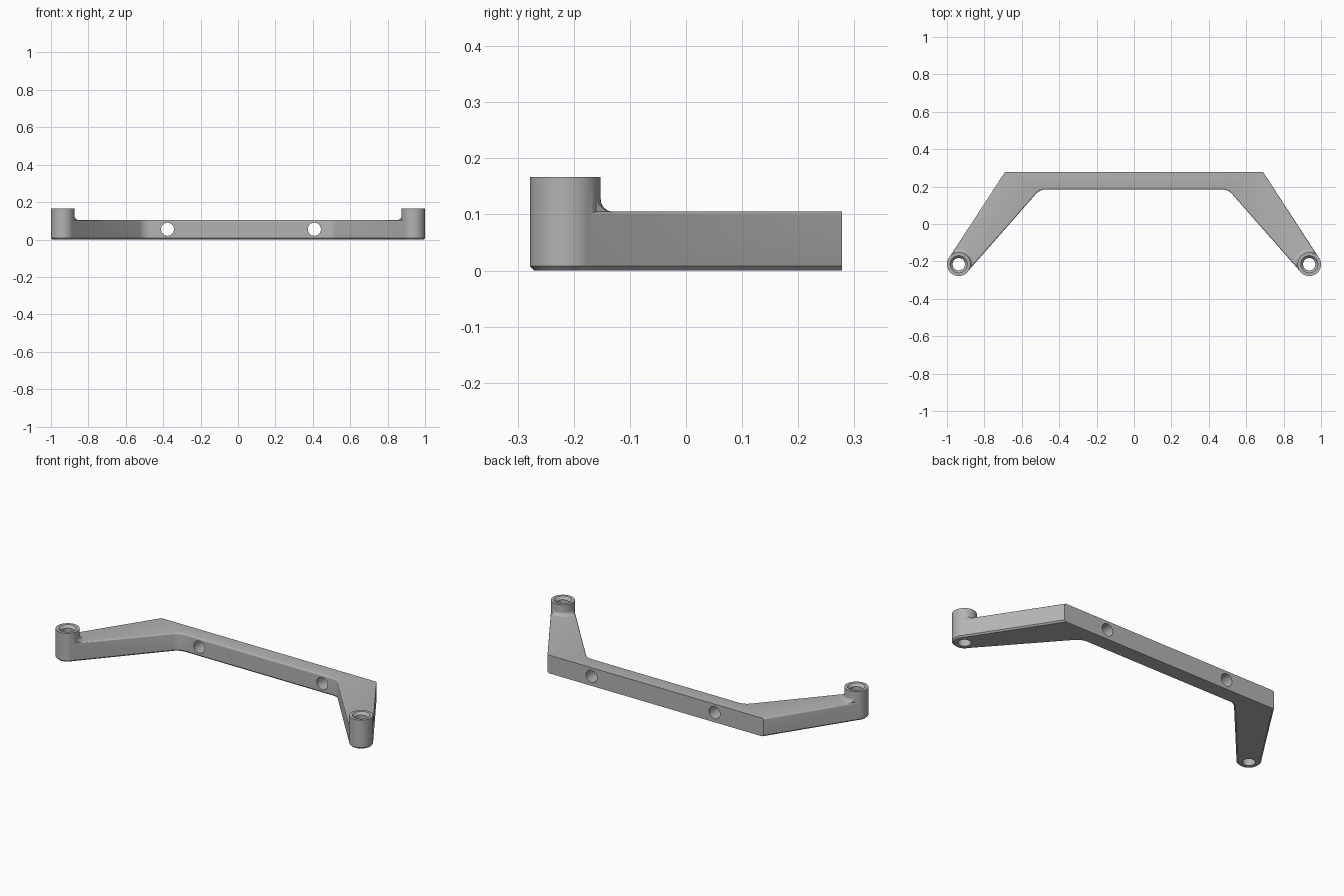
import bpy, bmesh
from math import pi, cos, sin, atan2, acos, hypot, radians
from mathutils import Matrix, Vector

if "Cube" in bpy.data.objects:
    bpy.data.objects.remove(bpy.data.objects["Cube"])

BACK, INNER, TOP = 0.278, 0.185, 0.105
BOSS = Vector((0.937, -0.215))
BOSS_R, BOSS_TOP = 0.063, 0.167

grey = bpy.data.materials.new("grey metal")
grey.use_nodes = True
grey.diffuse_color = (0.45, 0.45, 0.45, 1)
grey.node_tree.nodes["Principled BSDF"].inputs["Base Color"].default_value = (0.45, 0.45, 0.45, 1)


def make(name, bm):
    bmesh.ops.recalc_face_normals(bm, faces=bm.faces)
    mesh = bpy.data.meshes.new(name)
    bm.to_mesh(mesh)
    bm.free()
    mesh.materials.append(grey)
    obj = bpy.data.objects.new(name, mesh)
    bpy.context.collection.objects.link(obj)
    return obj


def lathe(name, profile, matrix, steps=48):
    """Solid of revolution about z from (radius, height) pairs, capped at both ends."""
    bm = bmesh.new()
    rings = [[bm.verts.new((r * cos(2 * pi * i / steps), r * sin(2 * pi * i / steps), z))
              for i in range(steps)] for r, z in profile]
    for a, b in zip(rings, rings[1:]):
        for i in range(steps):
            j = (i + 1) % steps
            bm.faces.new((a[i], a[j], b[j], b[i]))
    bm.faces.new(rings[0])
    bm.faces.new(rings[-1])
    bm.transform(matrix)
    return make(name, bm)


def tangent_angle(point, radius, side):
    """Angle on the boss circle where the line from a point touches it."""
    d = point - BOSS
    return atan2(d.y, d.x) + side * acos(radius / hypot(d.x, d.y))


def outline(radius):
    """Right half of the bracket's plan, from the back corner round to the inner edge."""
    back, corner = Vector((0.69, BACK)), Vector((0.503, INNER))
    a0 = tangent_angle(back, radius, -1)
    a1 = tangent_angle(corner, radius, 1)
    while a1 > a0:
        a1 -= 2 * pi
    pts = [back]
    for i in range(21):
        a = a0 + (a1 - a0) * i / 20
        pts.append(BOSS + radius * Vector((cos(a), sin(a))))
    # rounded inner corner as a short quadratic curve
    p = corner + (pts[-1] - corner).normalized() * 0.035
    q = corner - Vector((0.035, 0))
    for i in range(9):
        t = i / 8
        pts.append(p * (1 - t) ** 2 + corner * 2 * t * (1 - t) + q * t * t)
    return pts


def prism(name, radius, height, bevelled):
    half = outline(radius)
    plan = half + [Vector((-p.x, p.y)) for p in reversed(half)]
    bm = bmesh.new()
    base = bm.faces.new([bm.verts.new((p.x, p.y, 0)) for p in plan])
    ext = bmesh.ops.extrude_face_region(bm, geom=[base])["geom"]
    bmesh.ops.translate(bm, vec=(0, 0, height),
                        verts=[v for v in ext if isinstance(v, bmesh.types.BMVert)])
    if bevelled:
        # chamfer the bottom rim, round the top rim, leave the back edges sharp
        for level, segments in ((0, 1), (height, 4)):
            rim = [e for e in bm.edges
                   if all(abs(v.co.z - level) < 1e-5 for v in e.verts)
                   and not all(v.co.y > BACK - 1e-4 for v in e.verts)]
            bmesh.ops.bevel(bm, geom=rim, offset=0.008, segments=segments,
                            profile=0.5, affect='EDGES', clamp_overlap=True)
    return make(name, bm)


def combine(target, tool, operation):
    mod = target.modifiers.new(operation.lower(), 'BOOLEAN')
    mod.operation, mod.solver, mod.object = operation, 'EXACT', tool
    bpy.context.view_layer.objects.active = target
    bpy.ops.object.modifier_apply(modifier=mod.name)
    bpy.data.objects.remove(tool)


# Bar with its two splayed arms
bracket = prism("bracket", BOSS_R - 0.001, TOP, True)

for s in (1, -1):
    at = Matrix.Translation((s * BOSS.x, BOSS.y, 0))
    # Fillet blending the boss into the arm, trimmed to the arm's plan
    f = 0.022
    flare = [(BOSS_R + f, 0.05)]
    flare += [(BOSS_R + f - f * sin(a), TOP + f - f * cos(a))
              for a in (pi / 2 * i / 6 for i in range(7))]
    fillet = lathe("boss_fillet", flare, at)
    combine(fillet, prism("fillet_trim", BOSS_R - 0.009, 0.2, False), 'INTERSECT')
    combine(bracket, fillet, 'UNION')
    # Upright boss
    boss = lathe("boss", [(BOSS_R - 0.008, 0), (BOSS_R, 0.008), (BOSS_R, BOSS_TOP)], at)
    combine(bracket, boss, 'UNION')

for s in (1, -1):
    # Countersunk screw hole through each boss
    at = Matrix.Translation((s * BOSS.x, BOSS.y, 0))
    hole = lathe("screw_hole", [(0.033, -0.05), (0.033, 0.152), (0.046, BOSS_TOP),
                                (0.046, 0.2)], at)
    combine(bracket, hole, 'DIFFERENCE')

# Cross holes through the bar
for x in (-0.377, 0.408):
    at = Matrix.Translation((x, 0.23, 0.055)) @ Matrix.Rotation(pi / 2, 4, 'X')
    combine(bracket, lathe("bar_hole", [(0.035, -0.1), (0.035, 0.1)], at), 'DIFFERENCE')

bpy.ops.object.select_all(action='DESELECT')
bracket.select_set(True)
bpy.context.view_layer.objects.active = bracket
bpy.ops.object.shade_smooth_by_angle(angle=radians(30))
